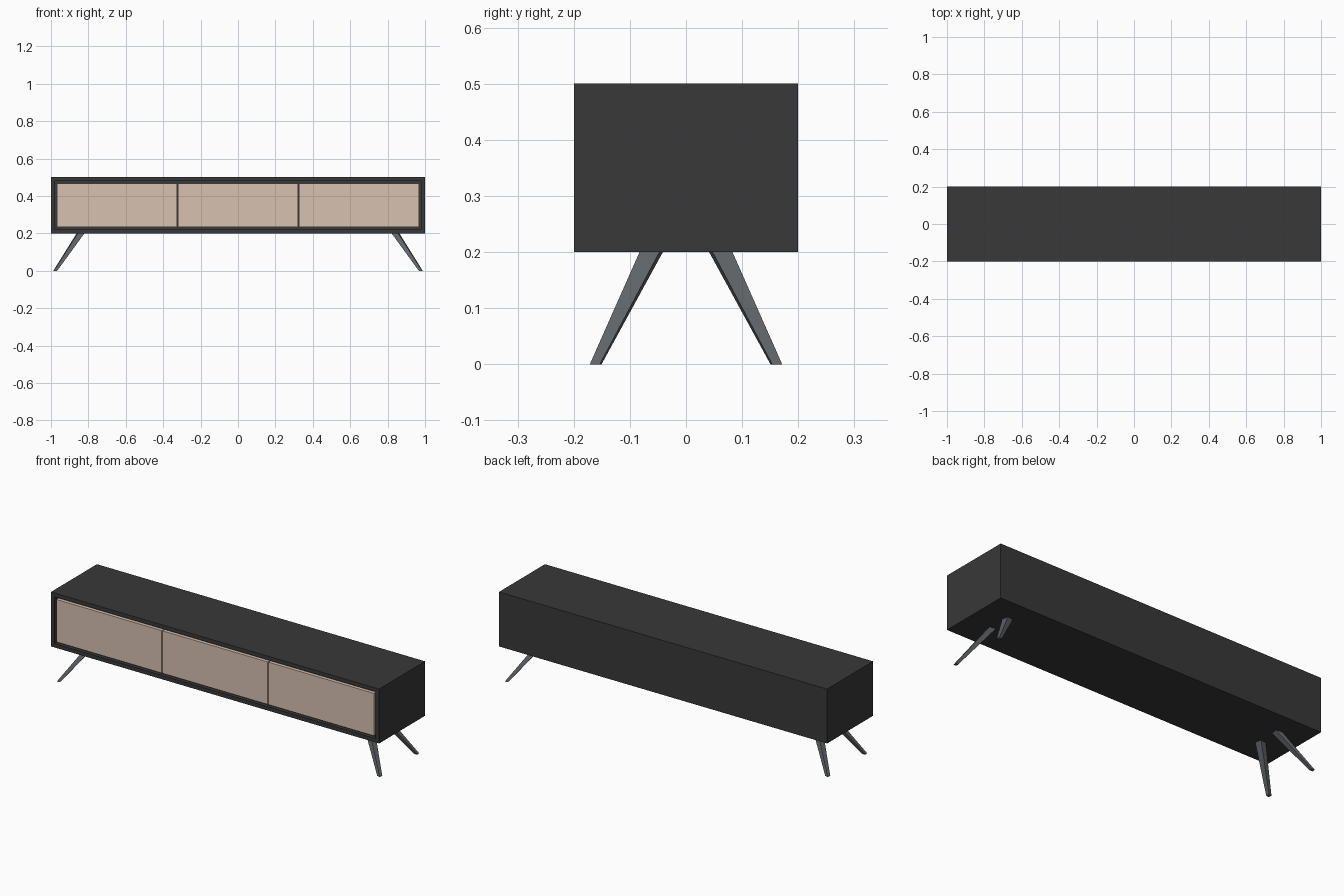
import bpy, bmesh, math
from mathutils import Matrix, Vector

if "Cube" in bpy.data.objects:
    bpy.data.objects.remove(bpy.data.objects["Cube"])


def material(name, rgb):
    """Flat colour from 0-255 sRGB values."""
    def lin(c):
        c /= 255
        return c / 12.92 if c <= 0.04045 else ((c + 0.055) / 1.055) ** 2.4
    m = bpy.data.materials.new(name)
    m.diffuse_color = (*[lin(c) for c in rgb], 1)
    m.use_nodes = True
    m.node_tree.nodes["Principled BSDF"].inputs["Base Color"].default_value = m.diffuse_color
    return m


def finish(bm, name, mat):
    bmesh.ops.recalc_face_normals(bm, faces=bm.faces)
    me = bpy.data.meshes.new(name)
    bm.to_mesh(me)
    bm.free()
    me.materials.append(mat)
    ob = bpy.data.objects.new(name, me)
    bpy.context.collection.objects.link(ob)
    return ob


def box_bm(x0, x1, y0, y1, z0, z1):
    bm = bmesh.new()
    centre = Vector((x0 + x1, y0 + y1, z0 + z1)) / 2
    size = (x1 - x0, y1 - y0, z1 - z0, 1)
    bmesh.ops.create_cube(bm, size=1, matrix=Matrix.Translation(centre) @ Matrix.Diagonal(size))
    return bm


charcoal = material("charcoal", (56, 56, 56))
wood = material("pale wood", (215, 193, 176))
steel = material("grey metal", (95, 99, 103))

# Cabinet: box with a shallow recess framed on the front
bm = box_bm(-1, 1, -0.2, 0.2, 0.2, 0.5)
bm.normal_update()
front = [f for f in bm.faces if f.normal.y < -0.9]
bmesh.ops.inset_individual(bm, faces=front, thickness=0.03)
bmesh.ops.inset_individual(bm, faces=front, thickness=0, depth=-0.02)
finish(bm, "cabinet", charcoal)

# Three door panels, nearly flush with the frame
half, gap = 0.967, 0.005
width = (2 * half - 2 * gap) / 3
for i, side in enumerate(("left", "middle", "right")):
    x = -half + i * (width + gap)
    finish(box_bm(x, x + width, -0.199, -0.18, 0.233, 0.467), side + "_door", wood)


# Splayed, tapered square legs, slightly twisted towards the corner
def leg(sx, sy, name):
    bm = bmesh.new()
    rings = []
    for cx, cy, z, size in ((0.977, 0.161, 0, 0.018), (0.842, 0.062, 0.2, 0.036)):
        ring = []
        for k in range(4):
            a = math.radians(45 + 90 * k + 10)
            r = size / math.sqrt(2)
            ring.append(bm.verts.new((sx * (cx + r * math.cos(a)),
                                      sy * (cy + r * math.sin(a)), z)))
        rings.append(ring)
    low, high = rings
    bm.faces.new(low)
    bm.faces.new(high)
    for k in range(4):
        n = (k + 1) % 4
        bm.faces.new((low[k], low[n], high[n], high[k]))
    finish(bm, name, steel)


for sx, xs in ((-1, "left"), (1, "right")):
    for sy, ys in ((-1, "front"), (1, "back")):
        leg(sx, sy, f"{ys}_{xs}_leg")
